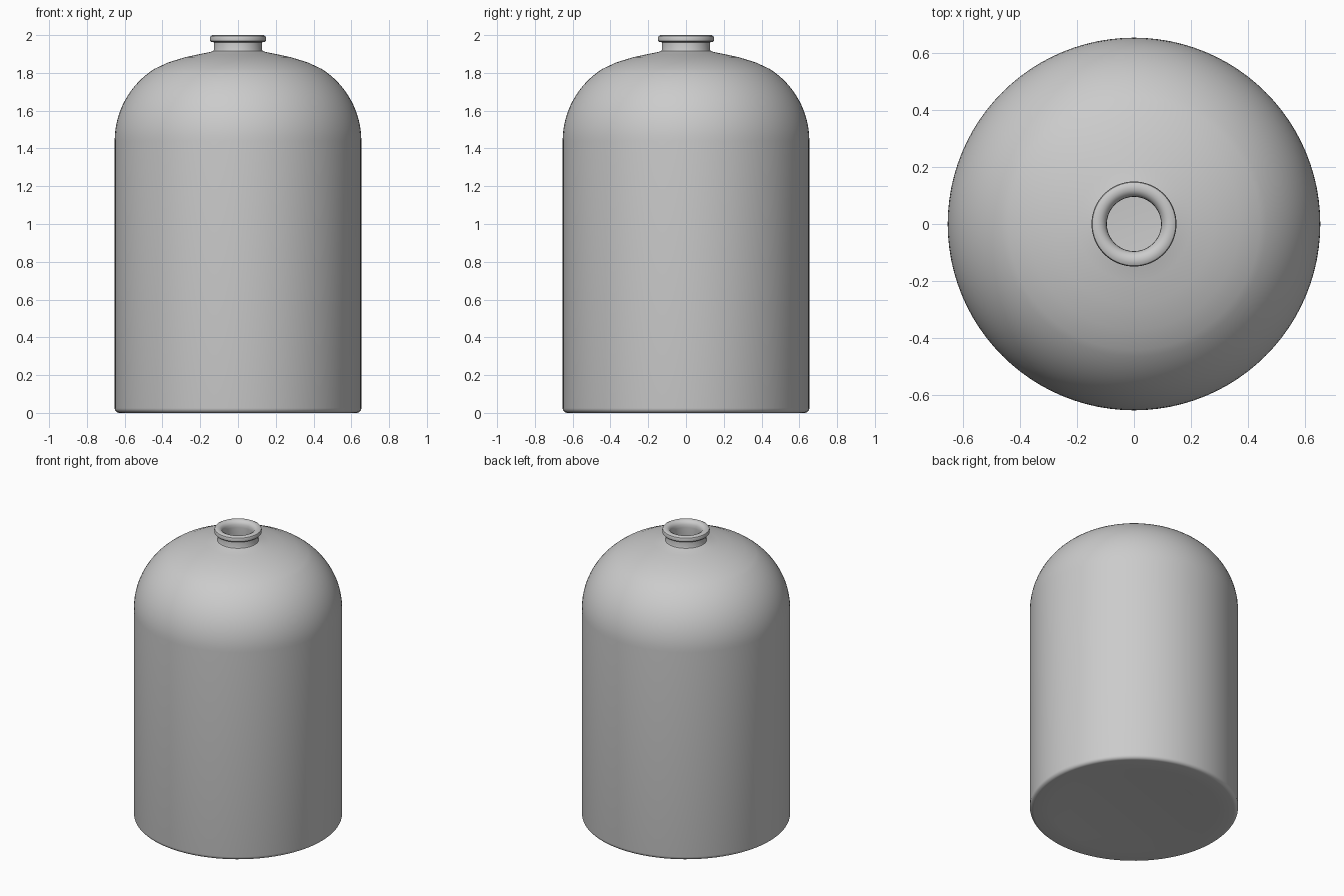
import bpy, bmesh, math

if "Cube" in bpy.data.objects:
    bpy.data.objects.remove(bpy.data.objects["Cube"])

SEGMENTS = 96


def arc(cr, cz, radius, start, end, steps):
    """Points (r, z) on a circular arc, angles in degrees."""
    pts = []
    for i in range(steps + 1):
        a = math.radians(start + (end - start) * i / steps)
        pts.append((cr + radius * math.cos(a), cz + radius * math.sin(a)))
    return pts


def lathe(name, profile):
    """Revolve an (r, z) profile around the z axis."""
    bm = bmesh.new()
    verts = [bm.verts.new((r, 0, z)) for r, z in profile]
    edges = [bm.edges.new(pair) for pair in zip(verts, verts[1:])]
    bmesh.ops.spin(bm, geom=verts + edges, cent=(0, 0, 0), axis=(0, 0, 1),
                   angle=math.tau, steps=SEGMENTS)
    bmesh.ops.remove_doubles(bm, verts=bm.verts, dist=1e-5)
    bmesh.ops.recalc_face_normals(bm, faces=bm.faces)
    mesh = bpy.data.meshes.new(name)
    bm.to_mesh(mesh)
    bm.free()
    obj = bpy.data.objects.new(name, mesh)
    bpy.context.collection.objects.link(obj)
    bpy.ops.object.select_all(action='DESELECT')
    obj.select_set(True)
    bpy.context.view_layer.objects.active = obj
    bpy.ops.object.shade_smooth_by_angle(angle=math.radians(35))
    return obj


# base with a slight dish and rounded foot
profile = [(0, 0.012), (0.40, 0.010), (0.52, 0.0)]
profile += arc(0.628, 0.025, 0.025, -90, 0, 5)
# straight wall, round shoulder, flatter crown
profile += arc(0.203, 1.44, 0.45, 0, 58, 16)
profile += [(0.37, 1.855), (0.28, 1.883), (0.20, 1.900), (0.145, 1.911)]
# neck
profile += [(0.13, 1.916), (0.127, 1.925), (0.127, 1.962)]
# rolled rim
profile += [(0.142, 1.964), (0.148, 1.970), (0.149, 1.985)]
profile += [(0.146, 1.994), (0.135, 2.0), (0.118, 1.999), (0.104, 1.991), (0.096, 1.975)]
# hollow inside
profile += [(0.095, 1.955), (0.10, 1.895), (0.28, 1.862), (0.37, 1.834)]
profile += arc(0.203, 1.44, 0.43, 58, 0, 12)
profile += [(0.633, 0.04), (0.61, 0.025), (0, 0.025)]

lathe("bottle", profile)
